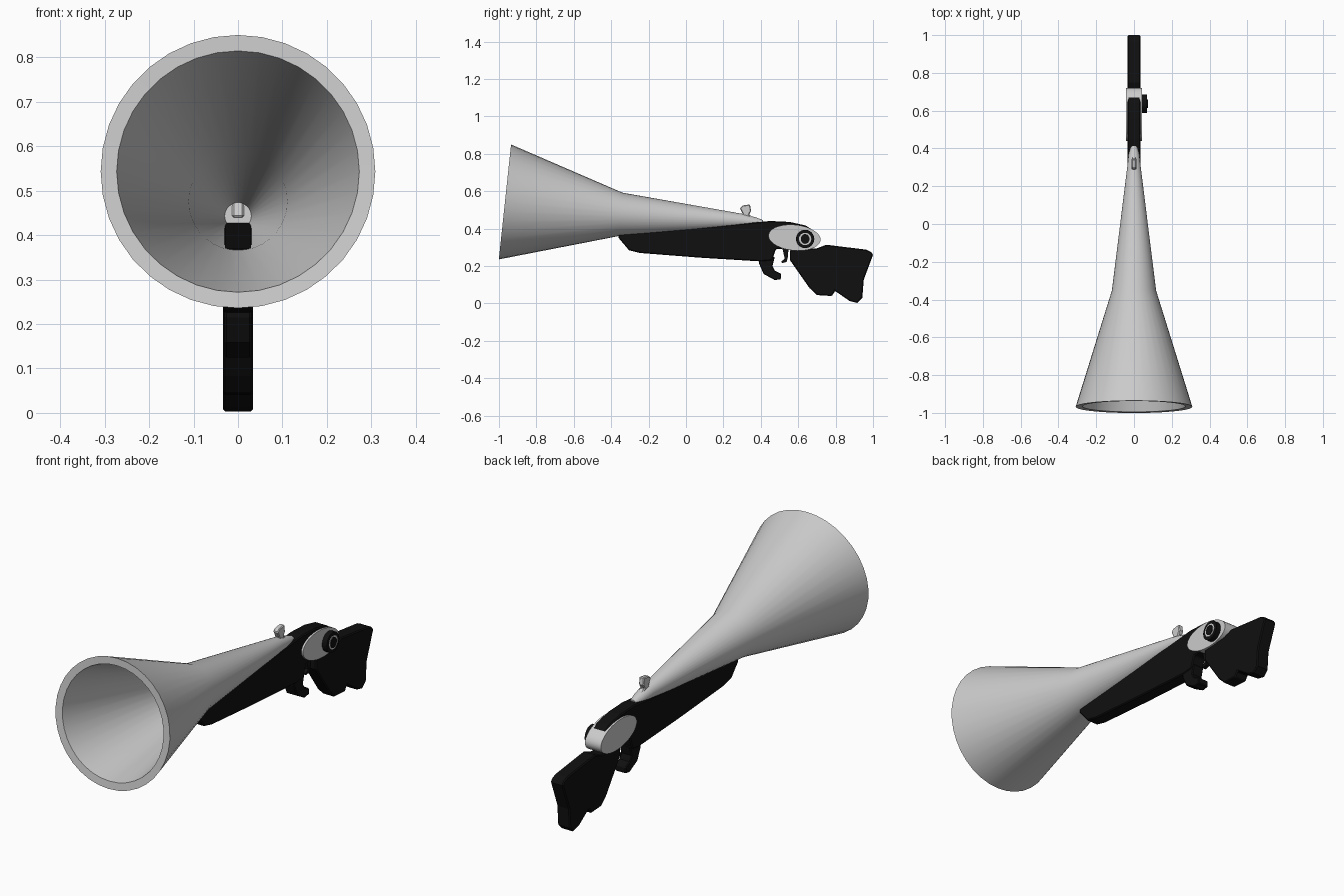
import bpy, bmesh, math
from mathutils import Vector

if "Cube" in bpy.data.objects:
    bpy.data.objects.remove(bpy.data.objects["Cube"])


def material(name, v):
    m = bpy.data.materials.new(name)
    m.diffuse_color = (v, v, v, 1)
    m.use_nodes = True
    m.node_tree.nodes["Principled BSDF"].inputs["Base Color"].default_value = m.diffuse_color
    return m


METAL = material("pale metal", 0.6)
BLACK = material("black wood", 0.005)


def finish(bm, name, mat, smooth=None, bevel=0):
    bmesh.ops.recalc_face_normals(bm, faces=bm.faces)
    me = bpy.data.meshes.new(name)
    bm.to_mesh(me)
    bm.free()
    me.materials.append(mat)
    ob = bpy.data.objects.new(name, me)
    bpy.context.collection.objects.link(ob)
    if bevel:
        mod = ob.modifiers.new("bevel", 'BEVEL')
        mod.width, mod.segments = bevel, 1
        mod.limit_method, mod.angle_limit = 'ANGLE', math.radians(60)
    if smooth:
        bpy.ops.object.select_all(action='DESELECT')
        ob.select_set(True)
        bpy.context.view_layer.objects.active = ob
        bpy.ops.object.shade_smooth_by_angle(angle=math.radians(smooth))
    return ob


def slab(name, pts, x0, x1, mat, bevel=0, smooth=None):
    """Extrude a side profile of (y, z) points from x0 to x1."""
    bm = bmesh.new()
    f = bm.faces.new([bm.verts.new((x0, y, z)) for y, z in pts])
    r = bmesh.ops.extrude_face_region(bm, geom=[f])
    verts = [v for v in r["geom"] if isinstance(v, bmesh.types.BMVert)]
    bmesh.ops.translate(bm, verts=verts, vec=(x1 - x0, 0, 0))
    return finish(bm, name, mat, smooth, bevel)


def oval(cy, cz, ry, rz, n=32, tilt=0.0):
    c, s = math.cos(tilt), math.sin(tilt)
    out = []
    for i in range(n):
        a = 2 * math.pi * i / n
        u, v = ry * math.cos(a), rz * math.sin(a)
        out.append((cy + u * c - v * s, cz + u * s + v * c))
    return out


# flared barrel: tilted rings (y, z, radius), outside to the tip and then inside
N, TILT = 36, 0.106
up = Vector((0, math.sin(TILT), math.cos(TILT)))
rings = [(-0.968, 0.543, 0.309), (-0.352, 0.476, 0.117), (0.30, 0.443, 0.036),
         (0.37, 0.433, 0.028), (0.41, 0.428, 0.018)]
inner = [(0.30, 0.443, 0.030), (-0.352, 0.476, 0.111), (-0.966, 0.543, 0.273)]
bm = bmesh.new()
loops = []
for y, z, r in rings + inner:
    loop = []
    for i in range(N):
        a = 2 * math.pi * i / N
        p = Vector((0, y, z)) + r * (Vector((math.cos(a), 0, 0)) + math.sin(a) * up)
        loop.append(bm.verts.new(p))
    loops.append(loop)
k = len(rings)
pairs = [(i, i + 1) for i in range(len(loops) - 1) if i != k - 1]
pairs.append((len(loops) - 1, 0))
for a, b in pairs:
    for i in range(N):
        j = (i + 1) % N
        bm.faces.new((loops[a][i], loops[a][j], loops[b][j], loops[b][i]))
bm.faces.new(loops[k - 1])
bm.faces.new(loops[k])
finish(bm, "flared_barrel", METAL, smooth=40)

# fore stock, running back over the top of the lock
slab("fore_stock", [(-0.36, 0.37), (-0.36, 0.35), (-0.305, 0.285), (-0.245, 0.27),
                    (0.075, 0.245), (0.40, 0.225), (0.46, 0.23), (0.48, 0.29),
                    (0.60, 0.30), (0.69, 0.385), (0.64, 0.417), (0.555, 0.436),
                    (0.45, 0.441), (0.33, 0.43)], -0.034, 0.034, BLACK, 0.005)

# trigger lever and trigger
slab("front_lever", [(0.39, 0.24), (0.39, 0.215), (0.415, 0.158), (0.475, 0.125),
                     (0.508, 0.13), (0.508, 0.16), (0.475, 0.175), (0.462, 0.20),
                     (0.475, 0.25)], -0.03, 0.03, BLACK, 0.004)
slab("trigger", [(0.515, 0.295), (0.528, 0.24), (0.51, 0.225), (0.513, 0.216),
                 (0.538, 0.222), (0.545, 0.25), (0.548, 0.295)],
     -0.01, 0.01, BLACK)

# butt
slab("butt", [(0.555, 0.285), (0.555, 0.233), (0.66, 0.083), (0.70, 0.045),
              (0.78, 0.04), (0.797, 0.067), (0.875, 0.013), (0.915, 0.003),
              (0.943, 0.03), (0.95, 0.126), (1.0, 0.26), (0.99, 0.275),
              (0.963, 0.288), (0.75, 0.314), (0.70, 0.295)],
     -0.034, 0.034, BLACK, 0.005)

# oval lock body
slab("lock_body", oval(0.58, 0.352, 0.14, 0.069, 36, -0.1),
     -0.043, 0.043, METAL, smooth=40)

# round knob on the right side only
slab("knob", oval(0.637, 0.345, 0.049, 0.049, 24), 0.03, 0.068, BLACK, smooth=40)
slab("knob_ring", oval(0.637, 0.345, 0.033, 0.033, 24), 0.06, 0.070, METAL)
slab("knob_centre", oval(0.637, 0.345, 0.023, 0.026, 24), 0.06, 0.073, BLACK)

# hammer on top of the barrel's rear end
slab("hammer", [(0.29, 0.44), (0.303, 0.48), (0.288, 0.51), (0.303, 0.524),
                (0.342, 0.53), (0.348, 0.495), (0.337, 0.475), (0.375, 0.452),
                (0.415, 0.432)], -0.013, 0.013, METAL, 0.004)
